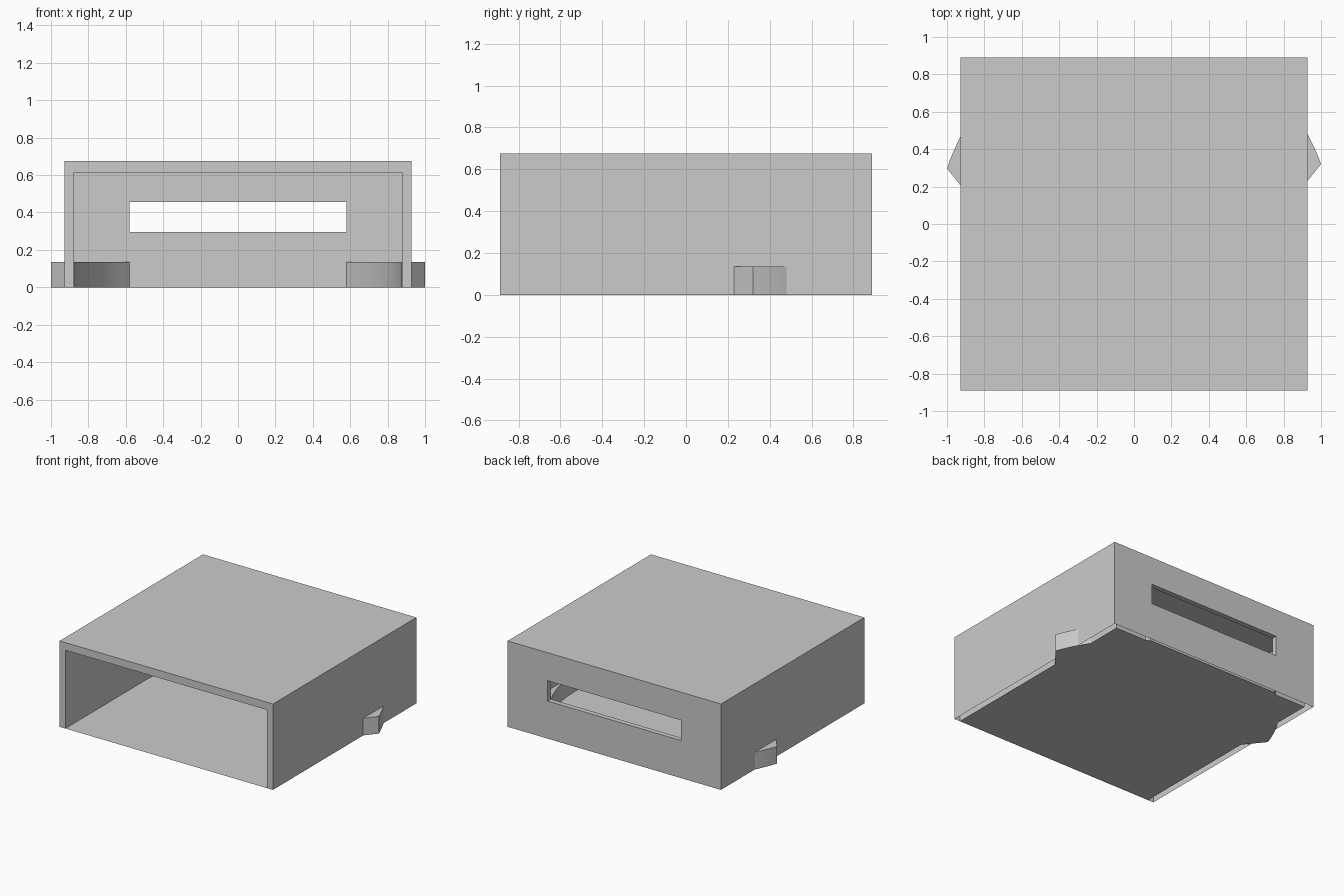
import bpy, bmesh
from mathutils import Vector

if "Cube" in bpy.data.objects:
    bpy.data.objects.remove(bpy.data.objects["Cube"])

X, XI = 0.927, 0.877          # outer and inner half width
Y, YI = 0.89, 0.85            # outer half depth, inner back wall
Z, ZI = 0.675, 0.615          # outer and inner height
SX, SZ0, SZ1 = 0.58, 0.295, 0.455   # rear slot
RIM = 0.135                   # rim height


def finish(name, bm, smooth=False, recalc=True):
    bmesh.ops.remove_doubles(bm, verts=bm.verts, dist=1e-5)
    if recalc:
        bmesh.ops.recalc_face_normals(bm, faces=bm.faces)
    me = bpy.data.meshes.new(name)
    bm.to_mesh(me)
    bm.free()
    ob = bpy.data.objects.new(name, me)
    bpy.context.collection.objects.link(ob)
    if smooth:
        bpy.ops.object.select_all(action='DESELECT')
        ob.select_set(True)
        bpy.context.view_layer.objects.active = ob
        bpy.ops.object.shade_smooth_by_angle(angle=0.5)
    return ob


def strip(bm, a, b, closed=False):
    """Quads between two matching point rows."""
    n = len(a)
    for i in range(n if closed else n - 1):
        j = (i + 1) % n
        bm.faces.new([bm.verts.new(p) for p in (a[i], a[j], b[j], b[i])])


def arch(x, y, z):
    return [(-x, y, 0), (-x, y, z), (x, y, z), (x, y, 0)]


def slot(y):
    return [(-SX, y, SZ0), (-SX, y, SZ1), (SX, y, SZ1), (SX, y, SZ0)]


# housing: hollow walls open underneath, open front, slot in the back
bm = bmesh.new()
strip(bm, arch(X, -Y, Z), arch(X, Y, Z))             # outer skin
strip(bm, arch(XI, -Y, ZI), arch(XI, YI, ZI))        # inner skin
strip(bm, arch(X, -Y, Z), arch(XI, -Y, ZI))          # front frame
strip(bm, arch(X, Y, Z), slot(Y), closed=True)       # back, outside
strip(bm, arch(XI, YI, ZI), slot(YI), closed=True)   # back, inside
strip(bm, slot(Y), slot(YI), closed=True)            # slot lining
finish("housing", bm)

# floor: thin sheet with a small tab under the back wall
bm = bmesh.new()
outline = [(-XI, -Y), (XI, -Y), (XI, YI), (SX, YI), (SX, 0.87),
           (-SX, 0.87), (-SX, YI), (-XI, YI)]
bm.faces.new([bm.verts.new((x, y, 0)) for x, y in outline])
finish("floor", bm, recalc=False)

# rear lip joining the two side arms
bm = bmesh.new()
bmesh.ops.create_cube(bm, size=1)
for v in bm.verts:
    v.co = Vector((v.co.x * 2 * SX, 0.858 + v.co.y * 0.024, (v.co.z + 0.5) * RIM))
finish("rear_lip", bm)


def bezier(p0, p1, p2, n=16):
    p0, p1, p2 = Vector(p0), Vector(p1), Vector(p2)
    return [p0 * (1 - t) ** 2 + p1 * 2 * t * (1 - t) + p2 * t * t
            for t in (i / n for i in range(n + 1))]


# curved arms whose pointed ends stick out through the side walls
for name, s, tip in (("right_arm", 1, 0.32), ("left_arm", -1, 0.297)):
    inner = bezier((0.875, tip - 0.155), (0.875, 0.52), (SX, 0.848))
    outer = bezier((1.0, tip), (0.88, 0.65), (SX, 0.87))

    def row(pts, z):
        return [(s * p.x, p.y, z) for p in pts]

    il, ih, ol, oh = row(inner, 0), row(inner, RIM), row(outer, 0), row(outer, RIM)
    bm = bmesh.new()
    strip(bm, il, ih)
    strip(bm, ih, oh)
    strip(bm, oh, ol)
    strip(bm, ol, il)
    for k in (0, -1):
        bm.faces.new([bm.verts.new(r[k]) for r in (il, ih, oh, ol)])
    finish(name, bm, smooth=True)
